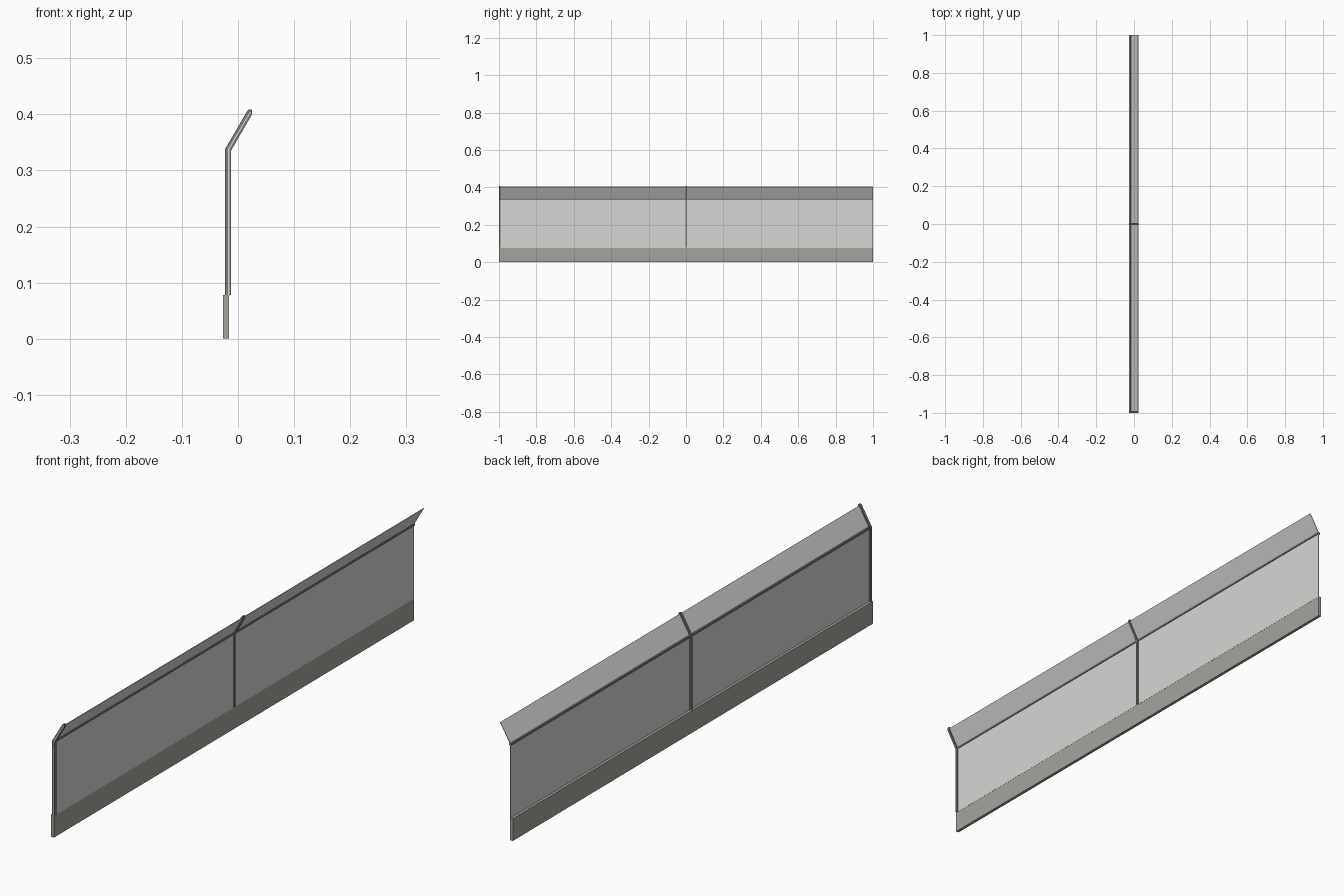
import bpy, bmesh

if "Cube" in bpy.data.objects:
    bpy.data.objects.remove(bpy.data.objects["Cube"])


def material(name, rgb):
    m = bpy.data.materials.new(name)
    m.diffuse_color = (*rgb, 1)
    m.use_nodes = True
    m.node_tree.nodes["Principled BSDF"].inputs["Base Color"].default_value = m.diffuse_color
    return m


panel_mat = material("pale grey panel", (0.68, 0.68, 0.67))
base_mat = material("warm grey concrete", (0.38, 0.37, 0.34))
metal_mat = material("dark grey metal", (0.20, 0.20, 0.19))


def extrude_y(name, profile, y0, y1, mat):
    """Closed x-z profile extruded along y."""
    bm = bmesh.new()
    face = bm.faces.new([bm.verts.new((x, y0, z)) for x, z in profile])
    geo = bmesh.ops.extrude_face_region(bm, geom=[face])["geom"]
    verts = [v for v in geo if isinstance(v, bmesh.types.BMVert)]
    bmesh.ops.translate(bm, verts=verts, vec=(0, y1 - y0, 0))
    bmesh.ops.recalc_face_normals(bm, faces=bm.faces)
    me = bpy.data.meshes.new(name)
    bm.to_mesh(me)
    bm.free()
    me.materials.append(mat)
    ob = bpy.data.objects.new(name, me)
    bpy.context.collection.objects.link(ob)
    return ob


def rect(x0, x1, z0, z1):
    return [(x0, z0), (x1, z0), (x1, z1), (x0, z1)]


# Bent post outline: upright, then leaning toward +x with a clipped tip
post = [(-0.023, 0.078), (-0.0125, 0.078), (-0.0125, 0.335), (0.025, 0.400),
        (0.025, 0.408), (0.020, 0.409), (0.016, 0.405), (-0.023, 0.338)]

# Two identical bays along y
for i, y in enumerate((-1.0, 0.0)):
    n = str(i + 1)
    extrude_y("concrete_base_" + n, rect(-0.027, -0.016, 0, 0.078), y, y + 1, base_mat)
    extrude_y("upright_panel_" + n, rect(-0.0175, -0.0155, 0.076, 0.337), y, y + 1, panel_mat)
    extrude_y("leaning_panel_" + n,
              [(-0.0180, 0.338), (-0.0160, 0.337), (0.0230, 0.4035), (0.0213, 0.4045)],
              y, y + 1, panel_mat)
    extrude_y("bend_rail_" + n, rect(-0.022, -0.0125, 0.334, 0.341), y, y + 1, metal_mat)
    p0 = y if i == 0 else y - 0.004
    extrude_y("post_" + n, post, p0, p0 + 0.009, metal_mat)
